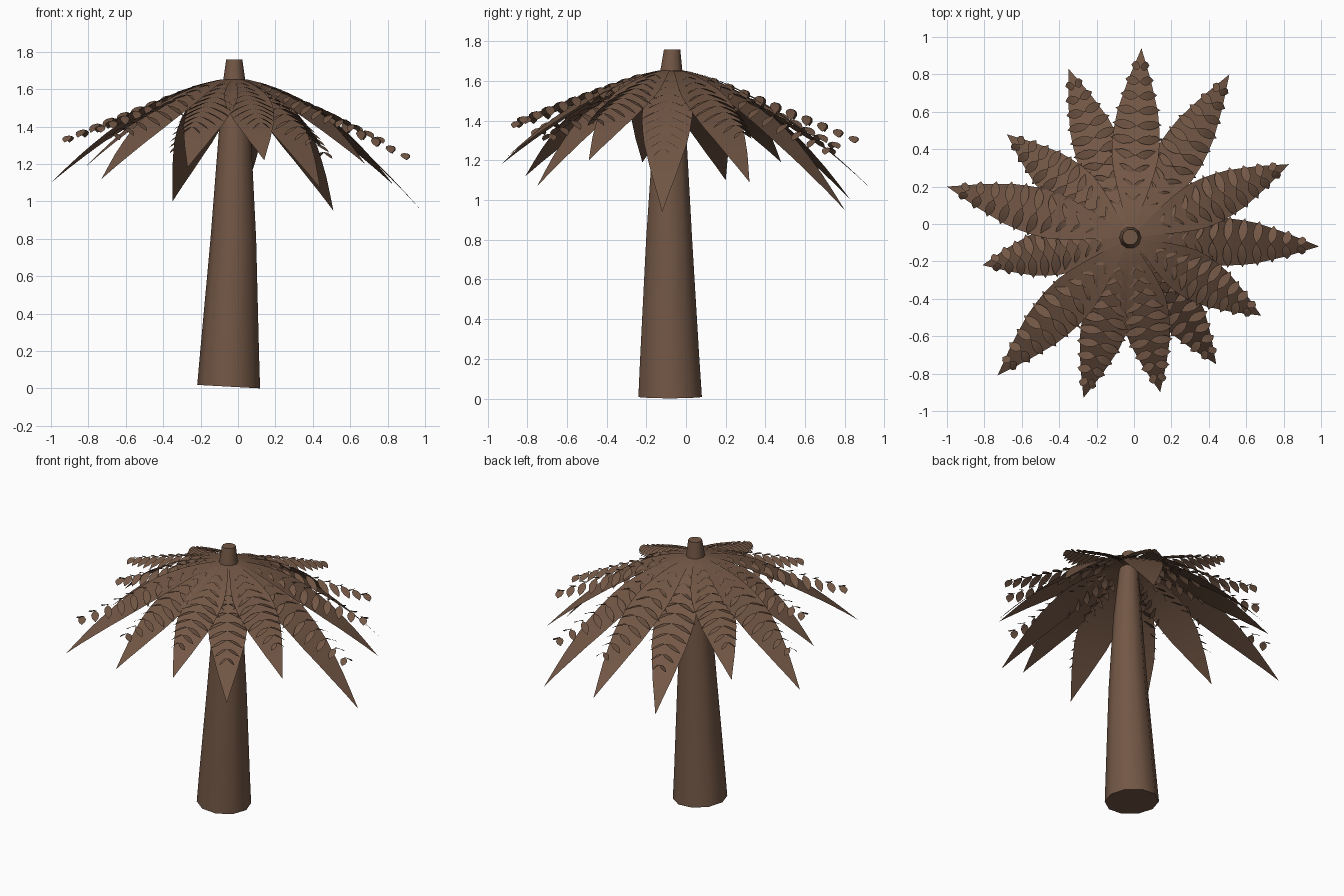
import bpy, bmesh, math
from mathutils import Vector

if "Cube" in bpy.data.objects:
    bpy.data.objects.remove(bpy.data.objects["Cube"])

CENTRE = Vector((-0.02, -0.07, 1.66))
brown = bpy.data.materials.new("bark_brown")
brown.diffuse_color = (0.17, 0.095, 0.06, 1)
brown.use_nodes = True
brown.node_tree.nodes["Principled BSDF"].inputs["Base Color"].default_value = brown.diffuse_color


def finish(bm, name, angle=40):
    me = bpy.data.meshes.new(name)
    bm.to_mesh(me)
    bm.free()
    ob = bpy.data.objects.new(name, me)
    bpy.context.collection.objects.link(ob)
    me.materials.append(brown)
    bpy.ops.object.select_all(action='DESELECT')
    ob.select_set(True)
    bpy.context.view_layer.objects.active = ob
    bpy.ops.object.shade_smooth_by_angle(angle=math.radians(angle))
    return ob


def strip(bm, points, side, widths):
    """Thin pointed leaf: a ribbon of given half widths along points."""
    rows = []
    for p, w in zip(points, widths):
        if w < 1e-4:
            rows.append([bm.verts.new(p)])
        else:
            rows.append([bm.verts.new(p + side * w), bm.verts.new(p - side * w)])
    for a, b in zip(rows, rows[1:]):
        bm.faces.new(a + b[::-1])


def half_width(t):
    prof = [(0, 0), (0.3, 0.1), (0.42, 0.125), (0.53, 0.128),
            (0.66, 0.11), (0.82, 0.065), (1, 0)]
    for (a, wa), (b, wb) in zip(prof, prof[1:]):
        if t <= b:
            return wa + (wb - wa) * (t - a) / (b - a)
    return 0


# Trunk: tapered, slightly leaning, with a tilted foot (x, y, z, radius)
SIDES = 10
bm = bmesh.new()
rings = []
for cx, cy, z, r in [(-0.05, -0.08, 0.01, 0.168), (-0.045, -0.082, 0.2, 0.157),
                     (-0.025, -0.085, 0.8, 0.122), (-0.018, -0.082, 1.3, 0.09),
                     (-0.02, -0.075, 1.62, 0.063), (-0.02, -0.07, 1.76, 0.043)]:
    ring = []
    for i in range(SIDES):
        a = 2 * math.pi * i / SIDES
        dx, dy = r * math.cos(a), r * math.sin(a)
        tilt = -0.055 * dx if z < 0.1 else 0
        ring.append(bm.verts.new((cx + dx, cy + dy, z + tilt)))
    rings.append(ring)
for a, b in zip(rings, rings[1:]):
    for i in range(SIDES):
        j = (i + 1) % SIDES
        bm.faces.new((a[i], a[j], b[j], b[i]))
bm.faces.new(rings[0][::-1])
bm.faces.new(rings[-1])
finish(bm, "trunk")

# Fronds: tip positions around the crown
tips = [(0.04, 0.94, 1.05), (0.51, 0.80, 0.95), (0.83, 0.32, 1.09), (0.99, -0.12, 0.94),
        (0.68, -0.49, 1.20), (0.44, -0.75, 1.07), (0.14, -0.90, 1.22), (-0.27, -0.93, 1.18),
        (-0.73, -0.81, 1.12), (-0.81, -0.22, 1.19), (-1.0, 0.20, 1.10), (-0.68, 0.48, 1.19),
        (-0.35, 0.83, 1.00)]
UP = Vector((0, 0, 1))
for n, tip in enumerate(tips, 1):
    tip = Vector(tip)
    out = Vector((tip.x - CENTRE.x, tip.y - CENTRE.y, 0))
    length = out.length
    out.normalize()
    side = UP.cross(out)
    drop = CENTRE.z - tip.z

    # Drooping blade
    bm = bmesh.new()
    ts = [i / 12 for i in range(13)]
    strip(bm, [CENTRE + out * length * t - UP * drop * t ** 1.6 for t in ts],
          side, [half_width(t) for t in ts])
    finish(bm, f"frond_blade_{n}")

    # Paired arching leaflets riding above the blade
    bm = bmesh.new()
    for k in range(10):
        t = 0.2 + 0.7 * k / 9
        root = CENTRE + out * length * t - UP * (0.66 * drop * t ** 1.15) + UP * 0.02
        reach = half_width(t) + 0.012
        for s in (1, -1):
            us = [0, 0.25, 0.5, 0.75, 1]
            pts = [root + side * s * reach * u + out * 0.012 * u
                   - UP * (0.025 + 0.25 * reach) * u ** 1.5 for u in us]
            strip(bm, pts, out, [0, 0.019, 0.025, 0.019, 0])
    finish(bm, f"frond_leaflets_{n}", 60)
